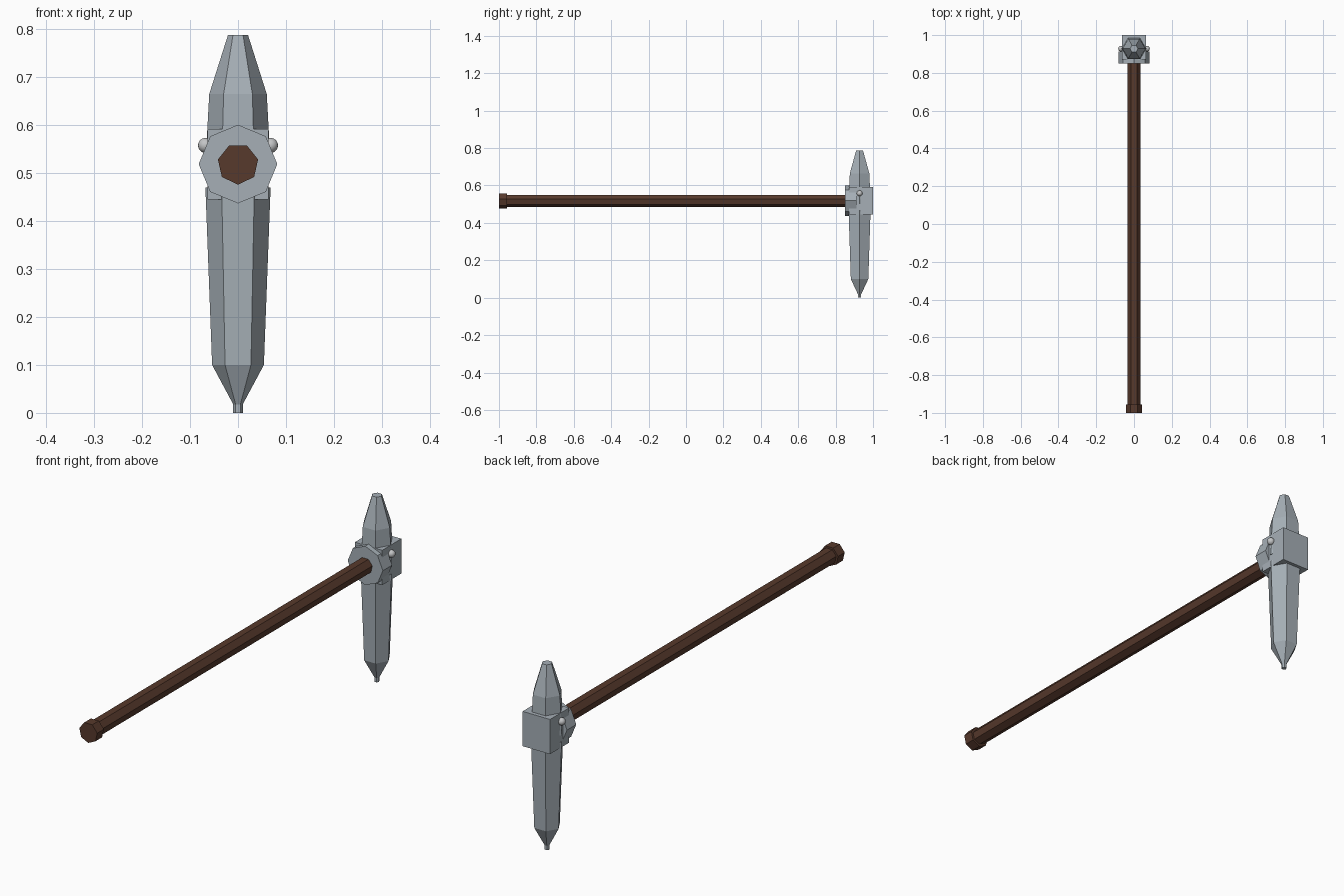
import bpy, bmesh
from math import pi, sin, cos
from mathutils import Vector

cube = bpy.data.objects.get("Cube")
if cube:
    bpy.data.objects.remove(cube, do_unlink=True)

GRIP_Z = 0.519    # height of the handle axis
HEAD_Y = 0.928    # depth of the spike axis


def material(name, rgb):
    m = bpy.data.materials.new(name)
    m.use_nodes = True
    m.diffuse_color = (*rgb, 1)
    bsdf = next(n for n in m.node_tree.nodes if n.type == 'BSDF_PRINCIPLED')
    bsdf.inputs["Base Color"].default_value = (*rgb, 1)
    return m


steel = material("steel grey", (0.38, 0.43, 0.47))
rivet_steel = material("pale steel", (0.55, 0.56, 0.57))
wood = material("dark brown wood", (0.095, 0.041, 0.025))


def finish(bm, name, mat):
    bmesh.ops.recalc_face_normals(bm, faces=bm.faces)
    mesh = bpy.data.meshes.new(name)
    bm.to_mesh(mesh)
    bm.free()
    mesh.materials.append(mat)
    obj = bpy.data.objects.new(name, mesh)
    bpy.context.collection.objects.link(obj)
    return obj


def prism(name, mat, sides, profile, axis, start):
    """Loft regular polygons, given as (position, radius), along y or z."""
    bm = bmesh.new()
    rings = []
    for pos, r in profile:
        ring = []
        for i in range(sides):
            a = start + 2 * pi * i / sides
            u, v = r * cos(a), r * sin(a)
            co = (u, pos, GRIP_Z + v) if axis == 'Y' else (u, HEAD_Y + v, pos)
            ring.append(bm.verts.new(co))
        rings.append(ring)
    for low, high in zip(rings, rings[1:]):
        for i in range(sides):
            j = (i + 1) % sides
            bm.faces.new((low[i], low[j], high[j], high[i]))
    bm.faces.new(rings[0])
    bm.faces.new(rings[-1])
    return finish(bm, name, mat)


# Seven-sided handle with a thicker end knob
prism("handle_shaft", wood, 7, [(-0.97, 0.034), (0.9, 0.034)], 'Y', -pi / 2)
prism("handle_knob", wood, 7, [(-1.0, 0.043), (-0.956, 0.043)], 'Y', -pi / 2)

# Octagonal collar where the handle meets the head
prism("collar", steel, 8, [(0.85, 0.082), (0.912, 0.082)], 'Y', 0)

# Six-sided spikes above and below the socket block
prism("lower_spike", steel, 6,
      [(0, 0.01), (0.018, 0.01), (0.1, 0.054), (0.47, 0.068)], 'Z', 0)
prism("upper_spike", steel, 6,
      [(0.5, 0.069), (0.665, 0.06), (0.788, 0.021)], 'Z', 0)

# Socket block
bm = bmesh.new()
bmesh.ops.create_cube(bm, size=1)
bmesh.ops.scale(bm, vec=(0.128, 0.128, 0.147), verts=bm.verts)
bmesh.ops.translate(bm, vec=(0, 0.936, GRIP_Z), verts=bm.verts)
finish(bm, "socket_block", steel)

# Round rivet on each side
for side, x in (("left", 0.068), ("right", -0.068)):
    bm = bmesh.new()
    bmesh.ops.create_uvsphere(bm, u_segments=16, v_segments=10, radius=0.0155)
    bmesh.ops.translate(bm, vec=Vector((x, HEAD_Y, 0.558)), verts=bm.verts)
    for f in bm.faces:
        f.smooth = True
    finish(bm, side + "_rivet", rivet_steel)
